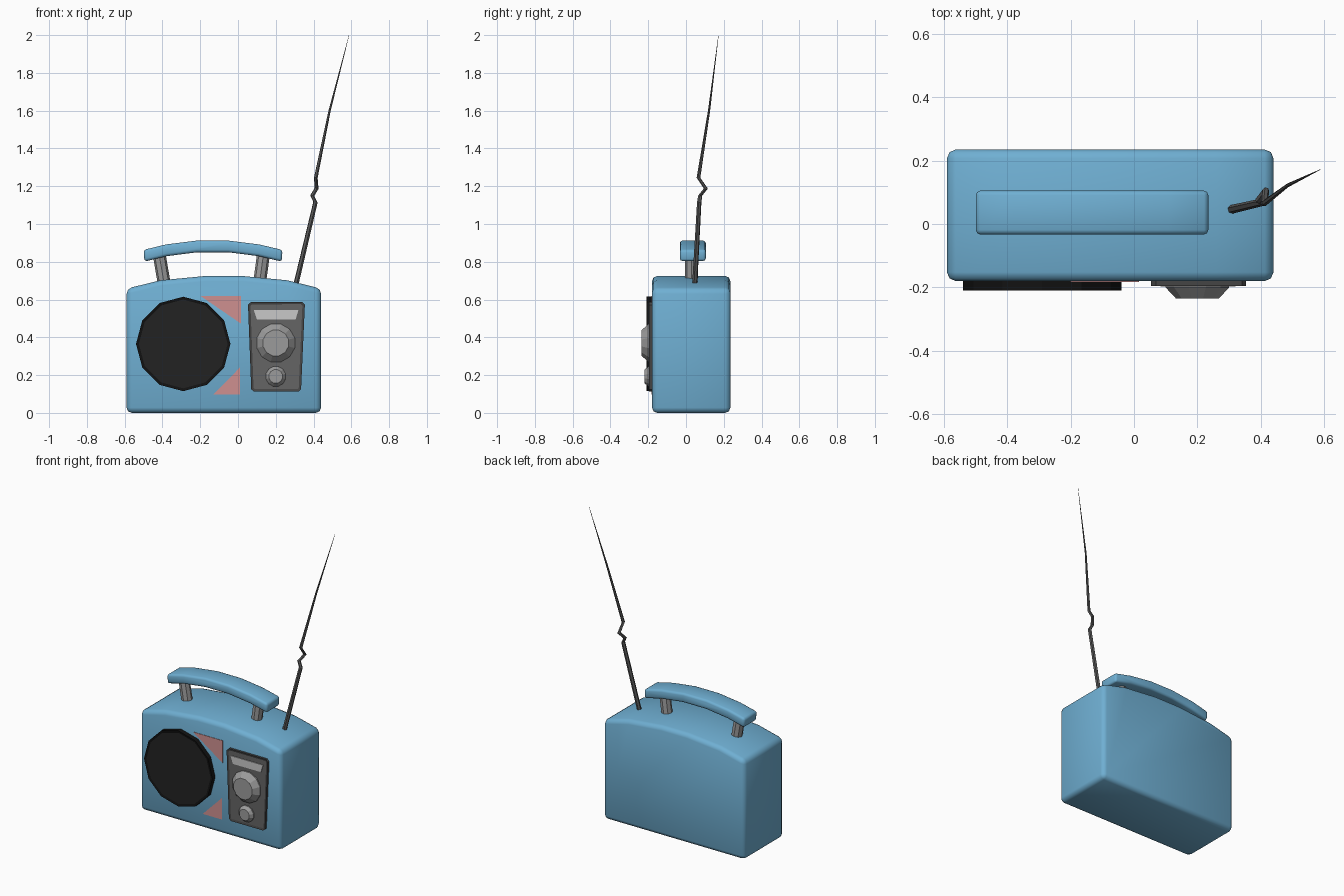
import bpy, bmesh, math
from mathutils import Vector

if "Cube" in bpy.data.objects:
    bpy.data.objects.remove(bpy.data.objects["Cube"])


def mat(name, r, g, b):
    m = bpy.data.materials.new(name)
    m.diffuse_color = (r, g, b, 1)
    m.use_nodes = True
    m.node_tree.nodes["Principled BSDF"].inputs["Base Color"].default_value = m.diffuse_color
    return m


BLUE = mat("blue_shell", 0.16, 0.43, 0.65)
BLACK = mat("black_rim", 0.006, 0.006, 0.006)
GRILLE = mat("dark_grille", 0.016, 0.016, 0.016)
PINK = mat("pink_paint", 0.62, 0.28, 0.28)
RIM = mat("panel_rim_grey", 0.06, 0.06, 0.06)
PANEL = mat("panel_grey", 0.13, 0.13, 0.13)
METAL = mat("metal_grey", 0.33, 0.33, 0.33)
LIGHT = mat("light_display", 0.58, 0.58, 0.58)
ANT = mat("antenna_grey", 0.10, 0.10, 0.10)


def finish(name, bm, mats, bevel=0, segments=2, smooth=False):
    bmesh.ops.recalc_face_normals(bm, faces=bm.faces)
    me = bpy.data.meshes.new(name)
    bm.to_mesh(me)
    bm.free()
    ob = bpy.data.objects.new(name, me)
    bpy.context.collection.objects.link(ob)
    for m in mats:
        me.materials.append(m)
    if bevel:
        b = ob.modifiers.new("bevel", 'BEVEL')
        b.width, b.segments = bevel, segments
        b.limit_method, b.angle_limit = 'ANGLE', math.radians(35)
    if smooth:
        for p in me.polygons:
            p.use_smooth = True
    return ob


def prism(name, pts, y0, y1, mats, inset=0, depth=0, **kw):
    """Extrude an x-z outline from y0 (front) to y1; optionally inset the front face."""
    bm = bmesh.new()
    front = bm.faces.new([bm.verts.new((x, y0, z)) for x, z in pts])
    back = bmesh.ops.extrude_face_region(bm, geom=[front], use_keep_orig=True)
    for v in back["geom"]:
        if isinstance(v, bmesh.types.BMVert):
            v.co.y = y1
    bmesh.ops.recalc_face_normals(bm, faces=bm.faces)
    if inset:
        front = min(bm.faces, key=lambda f: f.calc_center_median().y)
        bmesh.ops.inset_region(bm, faces=[front], thickness=inset, depth=depth)
        front.material_index = 1
    return finish(name, bm, mats, **kw)


def rod(name, path, radii, sides, m, phase=0.0):
    """Tube through the path with one radius per point."""
    bm = bmesh.new()
    path = [Vector(p) for p in path]
    axis = (path[-1] - path[0]).normalized()
    u = axis.orthogonal().normalized()
    w = axis.cross(u)
    rings = []
    for p, r in zip(path, radii):
        angs = [2 * math.pi * i / sides + phase for i in range(sides)]
        rings.append([bm.verts.new(p + r * (u * math.cos(a) + w * math.sin(a))) for a in angs])
    for a, b in zip(rings, rings[1:]):
        for i in range(sides):
            j = (i + 1) % sides
            bm.faces.new((a[i], a[j], b[j], b[i]))
    bm.faces.new(rings[0])
    bm.faces.new(rings[-1])
    return finish(name, bm, [m])


# Body with arched top
prism("body", [(-0.59, 0), (0.44, 0), (0.44, 0.658), (0.26, 0.702), (0.02, 0.725),
               (-0.17, 0.725), (-0.41, 0.702), (-0.59, 0.658)],
      -0.18, 0.235, [BLUE], bevel=0.028, smooth=True)

# Curved carrying handle
arch = [(-0.5, 0.863), (-0.38, 0.892), (-0.22, 0.912), (-0.05, 0.912), (0.11, 0.892), (0.235, 0.863)]
under = [(x * 0.99, z - 0.062) for x, z in reversed(arch)]
prism("handle", arch + under, -0.033, 0.105, [BLUE], bevel=0.014, smooth=True)

# Handle posts
for side, xb, xt in (("left", -0.39, -0.42), ("right", 0.113, 0.137)):
    rod("handle_post_" + side, [(xb, 0.03, 0.68), (xt, 0.03, 0.855)], [0.034, 0.034], 8, METAL)

# Speaker: twelve-sided disc
ring = [(-0.29 + 0.25 * math.cos(i * math.pi / 6), 0.365 + 0.25 * math.sin(i * math.pi / 6))
        for i in range(12)]
prism("speaker", ring, -0.21, -0.17, [BLACK, GRILLE], inset=0.015, depth=-0.003)

# Painted triangles beside the speaker
prism("upper_triangle", [(-0.20, 0.62), (0.015, 0.62), (0.015, 0.473)], -0.183, -0.178, [PINK])
prism("lower_triangle", [(0.01, 0.24), (0.01, 0.098), (-0.13, 0.098)], -0.183, -0.178, [PINK])

# Control panel with display strip
prism("control_panel", [(0.053, 0.572), (0.07, 0.588), (0.34, 0.588), (0.354, 0.572),
                        (0.334, 0.125), (0.32, 0.113), (0.085, 0.113), (0.07, 0.125)],
      -0.195, -0.17, [RIM, PANEL], inset=0.014, depth=-0.003)
prism("display_strip", [(0.083, 0.545), (0.32, 0.545), (0.305, 0.495), (0.1, 0.495)],
      -0.197, -0.19, [LIGHT])

# Tapered knobs
for name, z, r0, r1, y in (("tuning_knob", 0.37, 0.104, 0.07, -0.235),
                           ("volume_knob", 0.193, 0.054, 0.037, -0.22)):
    rod(name, [(0.2, -0.18, z), (0.2, -0.2, z), (0.2, y, z)], [r0, r0, r1], 12, METAL)

# Bent, tapering antenna
rod("antenna",
    [(0.302, 0.045, 0.66), (0.41, 0.07, 1.115), (0.393, 0.075, 1.15), (0.416, 0.105, 1.188),
     (0.412, 0.066, 1.245), (0.485, 0.122, 1.6), (0.588, 0.172, 2.0)],
    [0.014, 0.012, 0.011, 0.011, 0.010, 0.006, 0.0008], 6, ANT)
